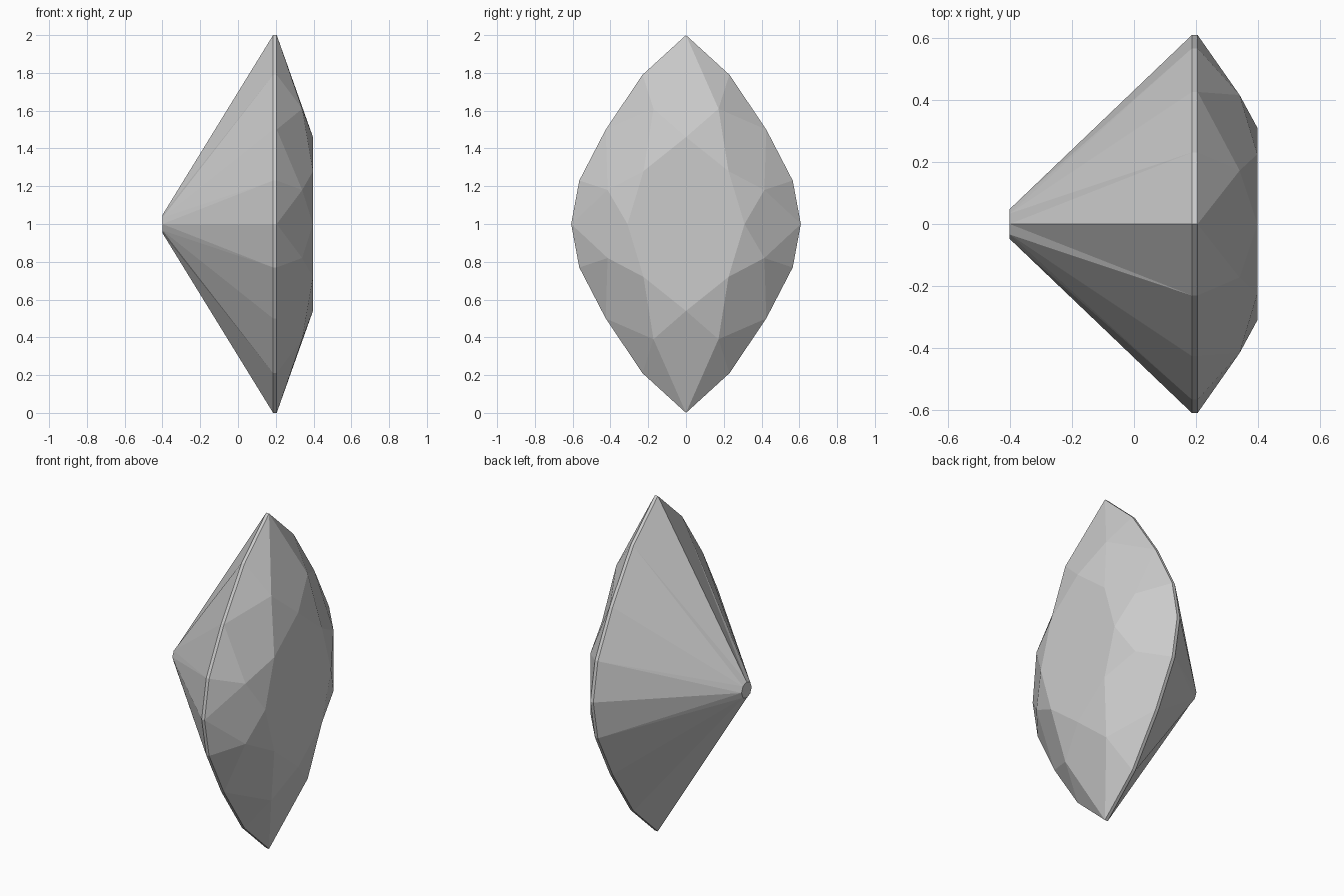
import bpy, bmesh
from math import sin, cos, pi

if "Cube" in bpy.data.objects:
    bpy.data.objects.remove(bpy.data.objects["Cube"])


def full_ring(quarter):
    """Mirror a quarter profile of (y, z offset), running from +z to +y, into a closed ring."""
    half = quarter + [(y, -z) for y, z in reversed(quarter) if z > 1e-6]
    return half + [(-y, z) for y, z in reversed(half) if y > 1e-6]


def mid_ring(points):
    """Ring with no points on the axes."""
    half = points + [(y, -z) for y, z in reversed(points)]
    return half + [(-y, z) for y, z in reversed(half)]


bm = bmesh.new()


def add_ring(points, x):
    return [bm.verts.new((x, y, 1 + z)) for y, z in points]


# Pointed oval outline, crown break points and table
outline = full_ring([(0, 1), (0.23, 0.79), (0.425, 0.50), (0.565, 0.23), (0.608, 0)])
girdle_front = add_ring(outline, 0.205)
girdle_back = add_ring(outline, 0.186)
crown = add_ring(mid_ring([(0.172, 0.61), (0.415, 0.18)]), 0.34)
table = add_ring(full_ring([(0, 0.46), (0.225, 0.28), (0.31, 0)]), 0.397)
culet = add_ring([(0.048 * sin(i * pi / 4), 0.048 * cos(i * pi / 4)) for i in range(8)], -0.4)

# Girdle band
for i in range(16):
    j = (i + 1) % 16
    bm.faces.new((girdle_back[i], girdle_back[j], girdle_front[j], girdle_front[i]))

# Crown kites, stars and halves, with the pavilion facets behind
for k in range(8):
    n = (k + 1) % 8
    a, b, c = 2 * k, 2 * k + 1, (2 * k + 2) % 16
    bm.faces.new((girdle_front[a], crown[k], table[k], crown[k - 1]))
    bm.faces.new((table[k], crown[k], table[n]))
    bm.faces.new((girdle_front[a], girdle_front[b], crown[k]))
    bm.faces.new((girdle_front[b], girdle_front[c], crown[k]))
    bm.faces.new((girdle_back[a], girdle_back[b], culet[k]))
    bm.faces.new((girdle_back[b], girdle_back[c], culet[n]))
    bm.faces.new((girdle_back[b], culet[n], culet[k]))

# Flat table and culet
bm.faces.new(table)
bm.faces.new(culet)
bmesh.ops.recalc_face_normals(bm, faces=bm.faces)

mesh = bpy.data.meshes.new("marquise_gem")
bm.to_mesh(mesh)
bm.free()
gem = bpy.data.objects.new("marquise_gem", mesh)
bpy.context.collection.objects.link(gem)
